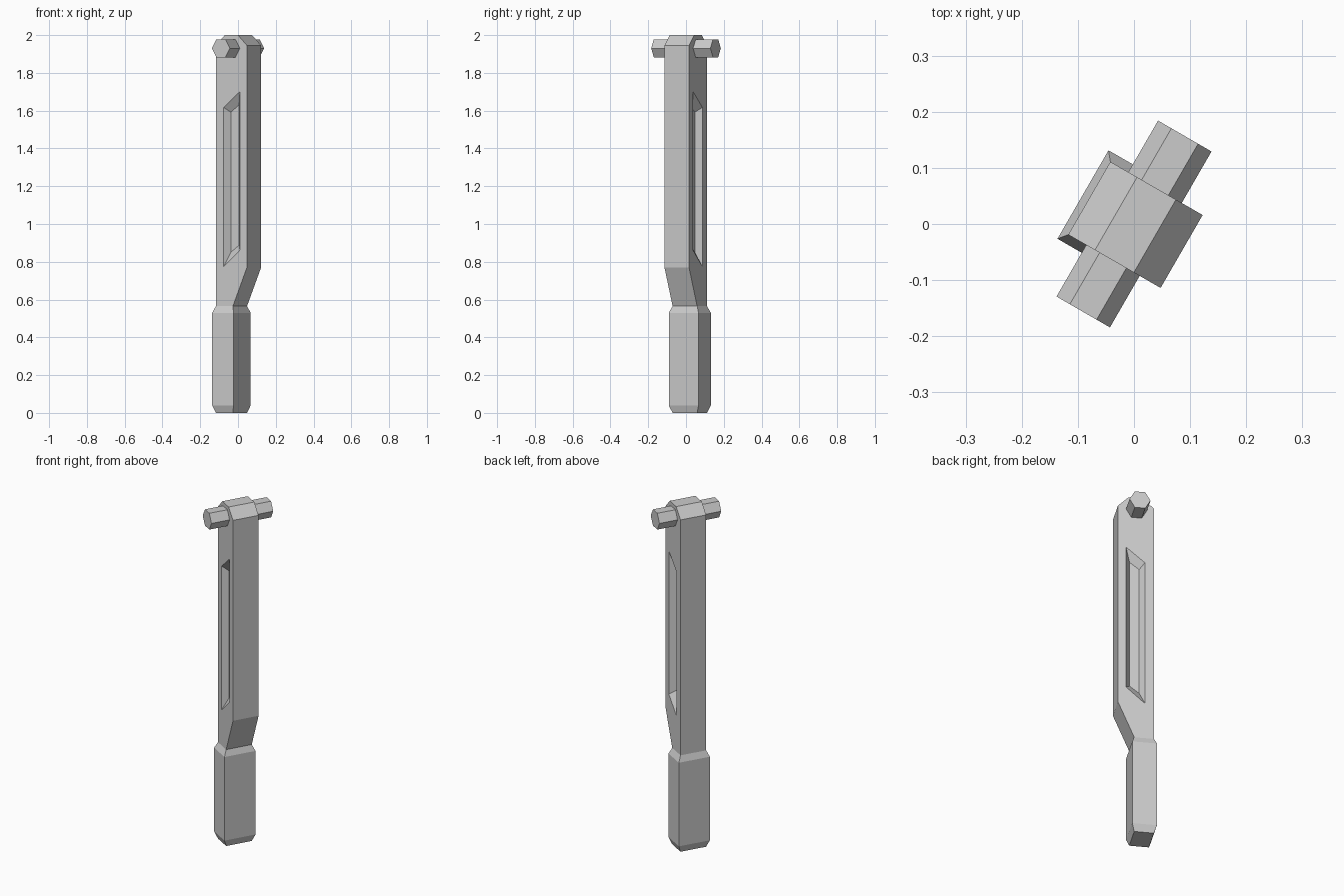
import bpy, bmesh, math
from mathutils import Matrix

if "Cube" in bpy.data.objects:
    bpy.data.objects.remove(bpy.data.objects["Cube"])

TURN = Matrix.Rotation(math.radians(-30), 4, 'Z')   # whole lever is turned about z


def loft(name, rings):
    """Skin a list of equal-length point rings and cap both ends."""
    bm = bmesh.new()
    loops = [[bm.verts.new(TURN @ Matrix.Translation(p).translation) for p in r] for r in rings]
    n = len(loops[0])
    for a, b in zip(loops, loops[1:]):
        for i in range(n):
            j = (i + 1) % n
            bm.faces.new((a[i], a[j], b[j], b[i]))
    bm.faces.new(loops[0])
    bm.faces.new(loops[-1])
    bmesh.ops.recalc_face_normals(bm, faces=bm.faces)
    mesh = bpy.data.meshes.new(name)
    bm.to_mesh(mesh)
    bm.free()
    obj = bpy.data.objects.new(name, mesh)
    bpy.context.collection.objects.link(obj)
    return obj


def rect(u0, u1, v, z):
    return [(u0, -v, z), (u1, -v, z), (u1, v, z), (u0, v, z)]


# Lever: flared grip, narrow neck, wide arm, chamfered top
lever = loft("lever_arm", [rect(*s) for s in (
    (-0.092, 0.012, 0.075, 0.0),
    (-0.105, 0.025, 0.091, 0.04),
    (-0.105, 0.025, 0.091, 0.53),
    (-0.092, 0.012, 0.075, 0.565),
    (-0.092, 0.098, 0.075, 0.77),
    (-0.092, 0.098, 0.075, 1.945),
    (-0.037, 0.043, 0.075, 2.0))])

# Slanted recesses with sloping walls on both broad sides
outer = [(-0.044, 0.775), (0.055, 0.862), (0.055, 1.70), (-0.044, 1.617)]
inner = [(-0.020, 0.850), (0.031, 0.888), (0.031, 1.630), (-0.020, 1.592)]
DEPTH, OVER = 0.033, 0.3
for side in (-1, 1):
    mouth = [(a + OVER * (a - c), side * (0.075 + OVER * DEPTH), b + OVER * (b - d))
             for (a, b), (c, d) in zip(outer, inner)]
    floor = [(c, side * (0.075 - DEPTH), d) for c, d in inner]
    cutter = loft("recess_cutter", [mouth, floor])
    cutter.hide_render = True
    mod = lever.modifiers.new("recess", 'BOOLEAN')
    mod.operation = 'DIFFERENCE'
    mod.solver = 'EXACT'
    mod.object = cutter
    bpy.context.view_layer.objects.active = lever
    bpy.ops.object.modifier_apply(modifier=mod.name)
    bpy.data.objects.remove(cutter)

# Hexagonal pivot pin through the top
loft("pivot_pin", [[(0.055 * math.cos(k * math.pi / 3), v,
                     1.93 + 0.055 * math.sin(k * math.pi / 3)) for k in range(6)]
                   for v in (-0.181, 0.181)])
